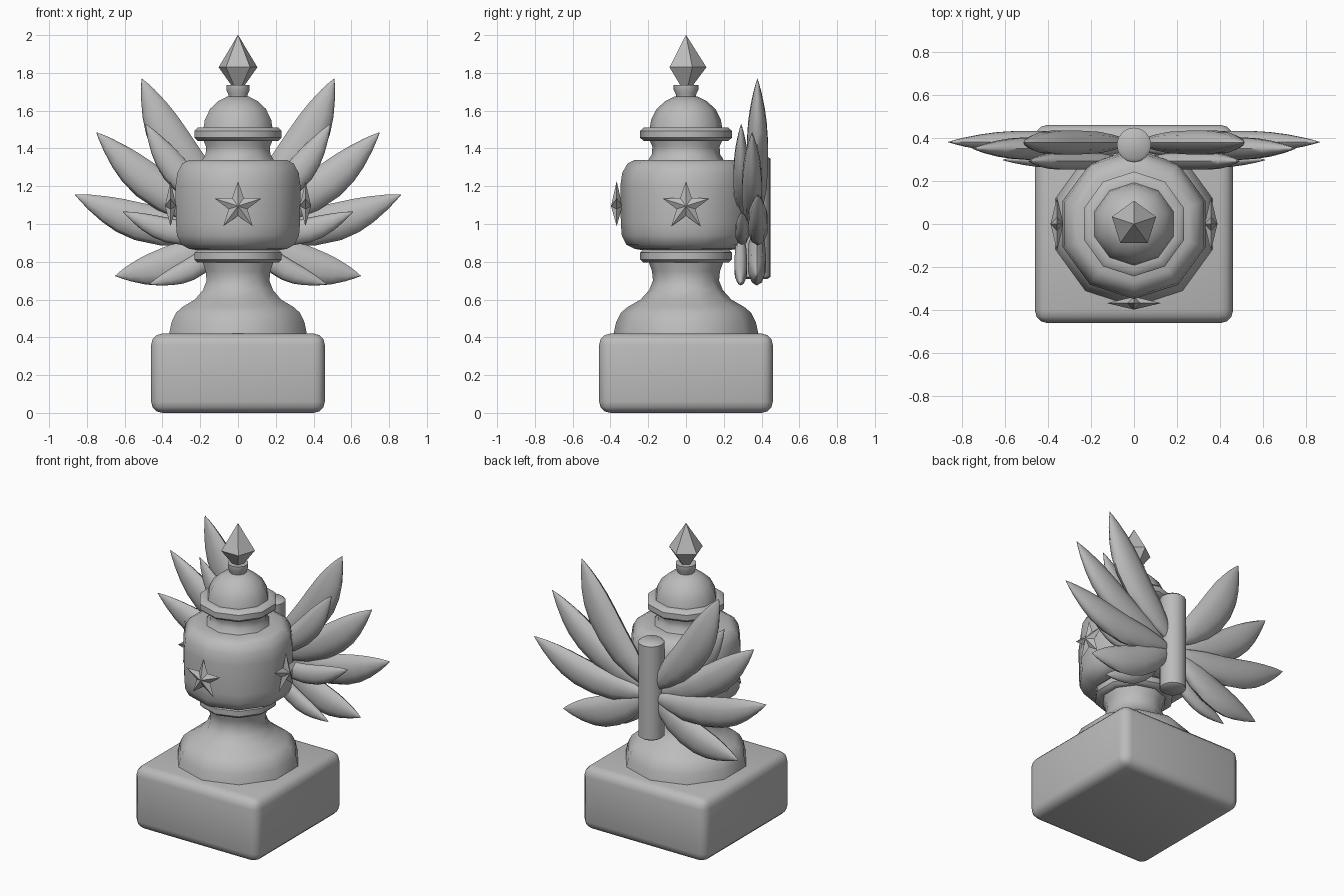
import bpy
import bmesh
import math
from mathutils import Vector, Matrix

cube = bpy.data.objects.get("Cube")
if cube:
    bpy.data.objects.remove(cube, do_unlink=True)

# Single stone-grey material
GREY = (0.5, 0.5, 0.5, 1.0)
stone = bpy.data.materials.new("stone_grey")
stone.use_nodes = True
stone.diffuse_color = GREY
stone.node_tree.nodes["Principled BSDF"].inputs["Base Color"].default_value = GREY


def finish(name, bm, smooth=45):
    """Turn a bmesh into a shaded object with the stone material."""
    bmesh.ops.recalc_face_normals(bm, faces=bm.faces)
    mesh = bpy.data.meshes.new(name)
    bm.to_mesh(mesh)
    bm.free()
    mesh.materials.append(stone)
    obj = bpy.data.objects.new(name, mesh)
    bpy.context.collection.objects.link(obj)
    if smooth:
        bpy.ops.object.select_all(action="DESELECT")
        obj.select_set(True)
        bpy.context.view_layer.objects.active = obj
        bpy.ops.object.shade_smooth_by_angle(angle=math.radians(smooth))
    return obj


def loft(bm, rings):
    """Skin a list of equal-sized point rings and cap both ends."""
    loops = [[bm.verts.new(p) for p in ring] for ring in rings]
    n = len(loops[0])
    for a, b in zip(loops, loops[1:]):
        for i in range(n):
            j = (i + 1) % n
            bm.faces.new((a[i], a[j], b[j], b[i]))
    bm.faces.new(loops[0])
    bm.faces.new(loops[-1])


def lathe(name, profile, sides=10, y=0.0, smooth=45):
    """Revolve (radius, height) points about the vertical axis."""
    bm = bmesh.new()
    turns = [math.pi / 2 + math.tau * i / sides for i in range(sides)]
    loft(bm, [[(r * math.cos(a), y + r * math.sin(a), z) for a in turns]
              for r, z in profile])
    return finish(name, bm, smooth)


# Square plinth with rounded edges
bm = bmesh.new()
bmesh.ops.create_cube(bm, size=1, matrix=Matrix.Translation((0, 0, 0.21))
                      @ Matrix.Diagonal((0.92, 0.92, 0.42, 1)))
bmesh.ops.bevel(bm, geom=bm.edges[:], offset=0.06, segments=3, profile=0.5,
                affect="EDGES")
finish("plinth", bm)

# Turned column, from the foot up to the finial
lathe("foot_and_stem", [(0.385, 0.41), (0.37, 0.48), (0.345, 0.53), (0.31, 0.56),
                        (0.24, 0.6), (0.195, 0.65), (0.175, 0.7),
                        (0.18, 0.75), (0.205, 0.82)])
lathe("body", [(0.22, 0.86), (0.27, 0.868), (0.315, 0.89), (0.34, 0.94),
               (0.345, 1.0), (0.348, 1.2), (0.338, 1.27), (0.31, 1.32),
               (0.27, 1.34), (0.19, 1.34)])
lathe("neck", [(0.205, 1.33), (0.18, 1.37), (0.178, 1.41), (0.2, 1.46)])
lathe("dome", [(0.195, 1.49), (0.185, 1.55), (0.155, 1.61), (0.11, 1.65),
               (0.06, 1.675)])
for name, z in (("lower_ring", 0.83), ("upper_ring", 1.475)):
    lathe(name, [(0.2, z - 0.035), (0.225, z - 0.035), (0.243, z - 0.018),
                 (0.243, z + 0.018), (0.225, z + 0.035), (0.19, z + 0.035)])
lathe("finial_collar", [(0.05, 1.66), (0.055, 1.69), (0.065, 1.71), (0.065, 1.735)])
lathe("finial", [(0.03, 1.725), (0.108, 1.83), (0.001, 2.0)], sides=5, smooth=0)


# Pointed stars on the front and both flanks
def star(name, turn, distance):
    bm = bmesh.new()
    rim = []
    for i in range(10):
        a = math.pi / 2 + i * math.pi / 5
        r = 0.052 if i % 2 else 0.132
        rim.append(bm.verts.new((r * math.cos(a), 0, r * math.sin(a))))
    for depth in (-0.03, 0.03):
        peak = bm.verts.new((0, depth, 0))
        for i in range(10):
            bm.faces.new((rim[i], rim[(i + 1) % 10], peak))
    place = Matrix.Rotation(turn, 4, "Z") @ Matrix.Translation((0, -distance, 1.095))
    bmesh.ops.transform(bm, matrix=place, verts=bm.verts)
    return finish(name, bm, 0)


star("front_star", 0, 0.367)
star("left_star", math.pi / 2, 0.357)
star("right_star", -math.pi / 2, 0.357)

# Upright post that carries the wings
lathe("wing_post", [(0.065, 0.71), (0.08, 0.72), (0.08, 1.345), (0.065, 1.358)],
      sides=16, y=0.367)

# Width of a feather along its length
OUTLINE = [(0, 0.12), (0.04, 0.35), (0.12, 0.62), (0.25, 0.9), (0.42, 1), (0.58, 1),
           (0.7, 0.89), (0.8, 0.69), (0.9, 0.4), (0.96, 0.18), (1, 0.01)]


def feather(name, side, root, tip, y, width, thick, bow):
    """Curved leaf that bows downward between its root and its tip."""
    root, tip = Vector(root), Vector(tip)
    chord = tip - root
    down = Vector((chord.y, -chord.x)).normalized()
    rings = []
    for t, w in OUTLINE:
        mid = root + chord * t + down * bow * math.sin(math.pi * t)
        ring = []
        for k in range(10):
            a = math.tau * k / 10
            p = mid + down * (width * w * math.cos(a))
            ring.append((side * p.x, y + thick * w * math.sin(a), p.y))
        rings.append(ring)
    bm = bmesh.new()
    loft(bm, rings)
    finish(name, bm, 60)


# root, tip, depth, half width, half thickness, bow
FEATHERS = {
    "top_feather": ((0.03, 1.05), (0.51, 1.77), 0.378, 0.108, 0.058, 0.06),
    "upper_feather": ((0.03, 1.0), (0.75, 1.485), 0.35, 0.098, 0.055, 0.065),
    "middle_feather": ((0.03, 0.98), (0.863, 1.155), 0.38, 0.1, 0.055, 0.072),
    "bottom_feather": ((0.03, 0.97), (0.65, 0.725), 0.375, 0.1, 0.05, 0.055),
    "small_top_feather": ((0.03, 1.04), (0.49, 1.53), 0.292, 0.075, 0.042, 0.053),
    "small_middle_feather": ((0.03, 0.97), (0.61, 1.065), 0.297, 0.065, 0.038, 0.06),
    "small_bottom_feather": ((0.03, 0.95), (0.47, 0.68), 0.29, 0.058, 0.035, 0.047),
}
for side, label in ((1, "left"), (-1, "right")):
    for part, spec in FEATHERS.items():
        feather(f"{label}_{part}", side, *spec)
